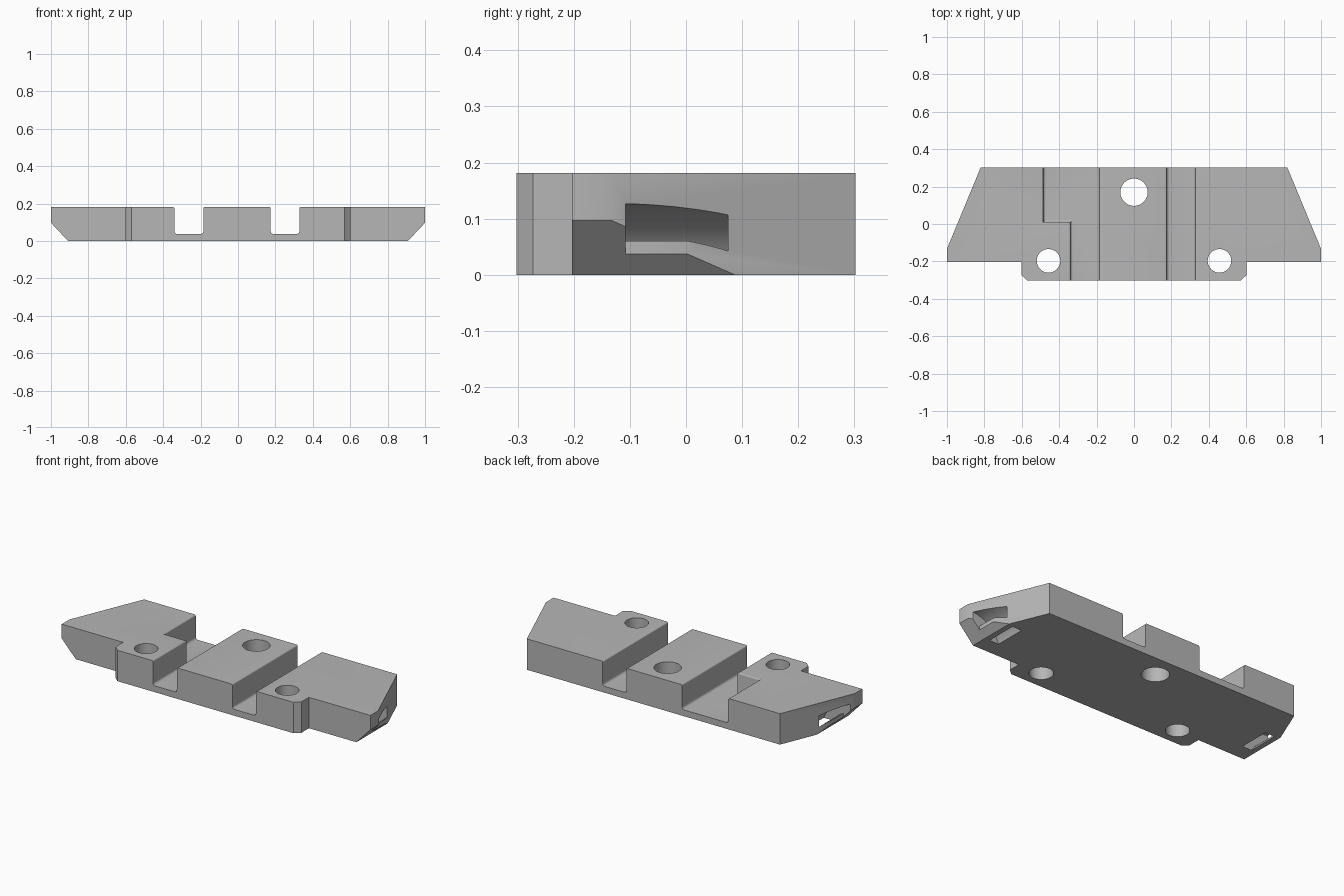
import bpy
import bmesh
from math import sin, cos, pi, asin
from mathutils import Vector

cube = bpy.data.objects.get("Cube")
if cube:
    bpy.data.objects.remove(cube, do_unlink=True)

HEIGHT = 0.181
FLOOR = 0.037

grey = bpy.data.materials.new("light grey")
grey.use_nodes = True
colour = (0.47, 0.47, 0.47, 1)
grey.diffuse_color = colour
grey.node_tree.nodes["Principled BSDF"].inputs["Base Color"].default_value = colour


def loft(name, rings):
    """Closed solid through rings of equal point count."""
    bm = bmesh.new()
    loops = [[bm.verts.new(p) for p in ring] for ring in rings]
    n = len(loops[0])
    bm.faces.new(loops[0])
    bm.faces.new(loops[-1])
    for a, b in zip(loops, loops[1:]):
        for i in range(n):
            j = (i + 1) % n
            bm.faces.new((a[i], a[j], b[j], b[i]))
    bmesh.ops.recalc_face_normals(bm, faces=bm.faces)
    mesh = bpy.data.meshes.new(name)
    bm.to_mesh(mesh)
    bm.free()
    obj = bpy.data.objects.new(name, mesh)
    bpy.context.collection.objects.link(obj)
    mesh.materials.append(grey)
    return obj


def prism(name, outline, z0, z1):
    return loft(name, [[(x, y, z) for x, y in outline] for z in (z0, z1)])


def grow(outline, d):
    """Offset a counter-clockwise right-angled outline outwards."""
    pts = [Vector(p) for p in outline]
    out = []
    for i, p in enumerate(pts):
        before = (p - pts[i - 1]).normalized()
        after = (pts[(i + 1) % len(pts)] - p).normalized()
        out.append(p + d * Vector((before.y + after.y, -before.x - after.x)))
    return out


def channel(name, outline):
    """Groove cutter with a filleted floor and softened upper lip."""
    fillet, lip, steps = 0.015, 0.008, 5
    levels = []
    for i in range(steps + 1):
        a = pi / 2 * i / steps
        levels.append((FLOOR + fillet * (1 - cos(a)), fillet * (sin(a) - 1)))
    for i in range(steps + 1):
        a = pi / 2 * i / steps
        levels.append((HEIGHT - lip + lip * sin(a), lip * (1 - cos(a))))
    levels.append((HEIGHT + 0.05, lip))
    return loft(name, [[(p.x, p.y, z) for p in grow(outline, d)] for z, d in levels])


def drill(name, x, y, r):
    circle = [(x + r * cos(2 * pi * i / 48), y + r * sin(2 * pi * i / 48)) for i in range(48)]
    return prism(name, circle, -0.1, 0.3)


def strap_slot(name, side):
    """Curved tunnel from the slanted end down to the underside."""
    cx, cz, outer, inner = 1.0, -0.068, 0.195, 0.14
    low = -0.02
    start, steps = asin((low - cz) / outer), 16
    profile = [(1.1, low), (1.1, cz + outer)]
    for i in range(steps + 1):
        a = pi / 2 + (pi / 2 - start) * i / steps
        profile.append((cx + outer * cos(a), cz + outer * sin(a)))
    # the inner curve stops at the upright face of the retaining bar
    first = pi - asin((low - cz) / inner)
    last = pi / 2 + asin((cx - 0.944) / inner)
    for i in range(steps + 1):
        a = first + (last - first) * i / steps
        profile.append((cx + inner * cos(a), cz + inner * sin(a)))
    profile.append((0.944, low))
    return loft(name, [[(side * x, y, z) for x, z in profile] for y in (-0.108, 0.075)])


# Main plate outline, mirrored
half = [(0.57, -0.302), (0.602, -0.273), (0.602, -0.203), (1.0, -0.203),
        (1.0, -0.133), (0.82, 0.302)]
outline = half + [(-x, y) for x, y in reversed(half)]
body = prism("mounting_block", outline, 0, HEIGHT)

# Sloping undersides of both ends
bm = bmesh.new()
bm.from_mesh(body.data)
for side in (1, -1):
    cut = bmesh.ops.bisect_plane(
        bm, geom=bm.verts[:] + bm.edges[:] + bm.faces[:],
        plane_co=(side * 0.909, 0, 0), plane_no=(side * 0.097, 0, -0.091),
        clear_outer=True)
    edges = [e for e in cut["geom_cut"] if isinstance(e, bmesh.types.BMEdge)]
    bmesh.ops.holes_fill(bm, edges=edges, sides=0)
bmesh.ops.recalc_face_normals(bm, faces=bm.faces)
bm.to_mesh(body.data)
bm.free()

# Grooves, bolt holes and strap slots
cutters = [
    channel("right_groove", [(-0.34, -0.5), (-0.185, -0.5), (-0.185, 0.5),
                             (-0.485, 0.5), (-0.485, 0.01), (-0.34, 0.01)]),
    channel("left_groove", [(0.175, -0.5), (0.328, -0.5), (0.328, 0.5), (0.175, 0.5)]),
    drill("rear_hole", 0, 0.17, 0.073),
]
for side in (1, -1):
    cutters.append(drill("front_hole", side * 0.457, -0.197, 0.063))
    cutters.append(strap_slot("strap_slot", side))

for cutter in cutters:
    cutter.hide_render = True
    mod = body.modifiers.new(cutter.name, "BOOLEAN")
    mod.operation = "DIFFERENCE"
    mod.solver = "EXACT"
    mod.object = cutter

# Keep the finished solid and drop the cutters
graph = bpy.context.evaluated_depsgraph_get()
finished = bpy.data.meshes.new_from_object(body.evaluated_get(graph))
body.modifiers.clear()
body.data = finished
for cutter in cutters:
    bpy.data.objects.remove(cutter, do_unlink=True)

bpy.ops.object.select_all(action="DESELECT")
body.select_set(True)
bpy.context.view_layer.objects.active = body
bpy.ops.object.shade_smooth_by_angle(angle=pi / 6)
